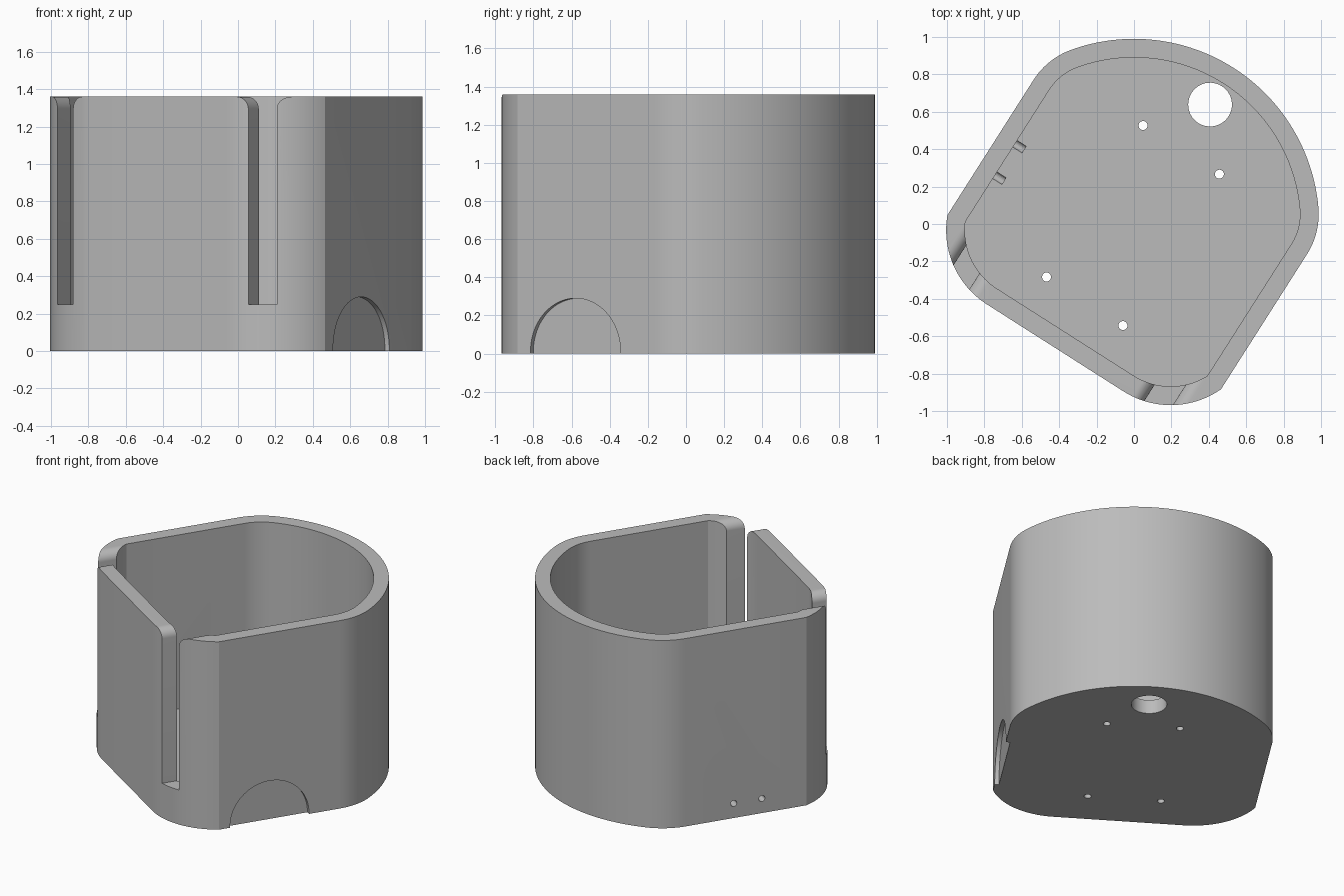
import bpy, bmesh
from math import sin, cos, pi, radians, sqrt, atan2, asin
from mathutils import Matrix

old = bpy.data.objects.get("Cube")
if old:
    bpy.data.objects.remove(old, do_unlink=True)

HEIGHT, FLOOR, WALL = 1.36, 0.1, 0.1
HALF, BACK_R = 0.867, 0.99          # side wall offset and back radius
TURN = Matrix.Rotation(radians(-32.5), 4, 'Z')
# prism directions: profile (a, b) and depth c mapped to x, y, z
UP = Matrix.Identity(4)
ALONG_X = Matrix(((0, 0, 1, 0), (1, 0, 0, 0), (0, 1, 0, 0), (0, 0, 0, 1)))
ALONG_Y = Matrix(((1, 0, 0, 0), (0, 0, 1, 0), (0, 1, 0, 0), (0, 0, 0, 1)))


def arc(cx, cy, r, start, end, steps):
    return [(cx + r * cos(start + (end - start) * i / steps),
             cy + r * sin(start + (end - start) * i / steps)) for i in range(steps + 1)]


def prism(name, points, low, high, frame=UP):
    bm = bmesh.new()
    base = bm.faces.new([bm.verts.new((a, b, low)) for a, b in points])
    top = bmesh.ops.extrude_face_region(bm, geom=[base])["geom"]
    for v in top:
        if isinstance(v, bmesh.types.BMVert):
            v.co.z = high
    bm.transform(frame)
    bmesh.ops.recalc_face_normals(bm, faces=bm.faces)
    mesh = bpy.data.meshes.new(name)
    bm.to_mesh(mesh)
    bm.free()
    obj = bpy.data.objects.new(name, mesh)
    bpy.context.collection.objects.link(obj)
    return obj


def outline(inset):
    """Plan shape: round back, flat sides, rounded front corners."""
    half, big = HALF - inset, BACK_R - inset
    blend, front = 0.4 - inset, 0.47 - inset
    bx = half - blend
    by = sqrt((big - blend) ** 2 - bx ** 2)
    a = atan2(by, bx)
    fx, fy = 0.433, -0.315
    cut = -asin(sqrt(1 - ((half - fx) / front) ** 2))
    right = arc(fx, fy, front, -pi / 2, cut, 20) + arc(bx, by, blend, 0, a, 12)
    back = arc(0, 0, big, a, pi - a, 64)[1:-1]
    return right + back + [(-x, y) for x, y in reversed(right)]


def circle(x, y, r, steps=32):
    return arc(x, y, r, 0, 2 * pi, steps)[:-1]


body = prism("container_body", outline(0), 0, HEIGHT)
cutters = [prism("cavity_cutter", outline(WALL), FLOOR, HEIGHT + 0.2)]

# front slots with flared mouths
r = 0.065
for side in (-1, 1):
    s = 0.625
    left = arc(s - 0.07 - r, HEIGHT - r, r, pi / 2, 0, 12)
    right = arc(s + 0.07 + r, HEIGHT - r, r, pi, pi / 2, 12)
    shape = ([(s - 0.07 - r, HEIGHT + 0.1)] + left + [(s - 0.07, 0.25), (s + 0.07, 0.25)]
             + right + [(s + 0.07 + r, HEIGHT + 0.1)])
    cutters.append(prism("slot_cutter", [(side * x, z) for x, z in shape], -1.1, -0.42, ALONG_Y))

# half-round side recesses, each with two screw holes
for side, mid in ((1, -0.135), (-1, -0.08)):
    recess = [(mid + 0.28, -0.1)] + arc(mid, 0.01, 0.28, 0, pi, 40) + [(mid - 0.28, -0.1)]
    cutters.append(prism("recess_cutter", recess, side * (HALF - 0.028), side * 1.1, ALONG_X))
    for d in (-0.1, 0.1):
        cutters.append(prism("screw_cutter", circle(mid + d, 0.105, 0.022, 20),
                             side * 0.71, side * 0.95, ALONG_X))

# countersunk hole in one side wall
for radius, depth in ((0.062, HALF - 0.05), (0.022, 0.6)):
    cutters.append(prism("side_hole_cutter", circle(0.04, 0.66, radius), -1.1, -depth, ALONG_X))

# floor holes: four mounting holes and one cable hole
for x in (-0.242, 0.242):
    for y in (-0.49, 0.47):
        cutters.append(prism("mount_cutter", circle(x, y, 0.024, 24), -0.1, 0.2))
cutters.append(prism("cable_cutter", circle(0, 0.757, 0.117, 48), -0.1, 0.2))

for cutter in cutters:
    cutter.hide_render = True
    mod = body.modifiers.new(cutter.name, 'BOOLEAN')
    mod.operation, mod.solver, mod.object = 'DIFFERENCE', 'EXACT', cutter

# bake the cuts, then drop the cutters
graph = bpy.context.evaluated_depsgraph_get()
graph.update()
result = bpy.data.meshes.new_from_object(body.evaluated_get(graph))
body.modifiers.clear()
body.data = result
for cutter in cutters:
    bpy.data.objects.remove(cutter, do_unlink=True)
result.transform(TURN)

grey = bpy.data.materials.new("plain_grey")
grey.use_nodes = True
colour = (0.5, 0.5, 0.5, 1)
grey.diffuse_color = colour
grey.node_tree.nodes["Principled BSDF"].inputs["Base Color"].default_value = colour
result.materials.clear()
result.materials.append(grey)

bpy.ops.object.select_all(action='DESELECT')
body.select_set(True)
bpy.context.view_layer.objects.active = body
bpy.ops.object.shade_smooth_by_angle(angle=radians(18))
